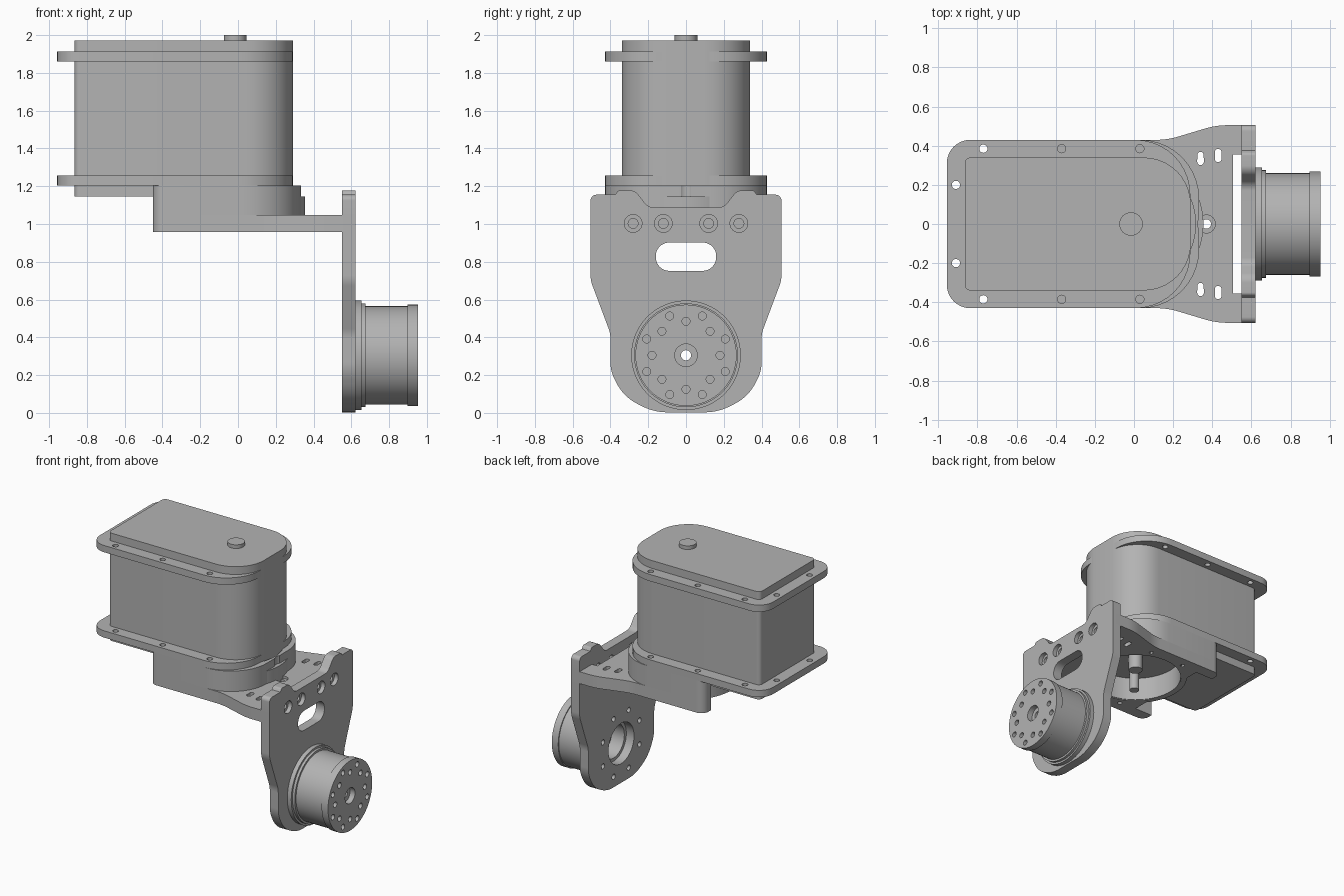
import bpy, bmesh
from math import sin, cos, tan, pi, atan2
from mathutils import Vector

cube = bpy.data.objects.get("Cube")
if cube:
    bpy.data.objects.remove(cube, do_unlink=True)

grey = bpy.data.materials.new("plain grey")
grey.use_nodes = True
colour = (0.45, 0.45, 0.45, 1)
grey.diffuse_color = colour
grey.node_tree.nodes["Principled BSDF"].inputs["Base Color"].default_value = colour
parts = []


def circle(u, v, r, n=24):
    return [(u + r * cos(2 * pi * i / n), v + r * sin(2 * pi * i / n)) for i in range(n)]


def ring_of_holes(u, v, radius, r, count, phase=0.0):
    angles = [2 * pi * (i + phase) / count for i in range(count)]
    return [circle(u + radius * cos(a), v + radius * sin(a), r, 16) for a in angles]


def fillet(corners, steps=10):
    """Polygon from (u, v, radius) corners, each rounded with a true arc."""
    out = []
    for i, (u, v, r) in enumerate(corners):
        p = Vector((u, v))
        if r == 0:
            out.append((u, v))
            continue
        a = (Vector(corners[i - 1][:2]) - p).normalized()
        b = (Vector(corners[(i + 1) % len(corners)][:2]) - p).normalized()
        half = a.angle(b) / 2
        centre = p + (a + b).normalized() * r / sin(half)
        s = p + a * r / tan(half) - centre
        e = p + b * r / tan(half) - centre
        start = atan2(s.y, s.x)
        sweep = (atan2(e.y, e.x) - start + pi) % (2 * pi) - pi
        for k in range(steps + 1):
            t = start + sweep * k / steps
            out.append((centre.x + r * cos(t), centre.y + r * sin(t)))
    return out


def rect(u0, u1, v0, v1, r0=0, r1=0):
    """Rectangle with radius r0 on the low-u corners and r1 on the high-u ones."""
    return fillet([(u0, v0, r0), (u1, v0, r1), (u1, v1, r1), (u0, v1, r0)])


def prism(name, loops, a, b, axis="z"):
    """Extrude closed loops from a to b along the axis."""
    bm = bmesh.new()
    for loop in loops:
        place = (lambda u, v, w: (w, u, v)) if axis == "x" else (lambda u, v, w: (u, v, w))
        low = [bm.verts.new(place(u, v, a)) for u, v in loop]
        high = [bm.verts.new(place(u, v, b)) for u, v in loop]
        bm.faces.new(low[::-1])
        bm.faces.new(high)
        for i in range(len(loop)):
            j = (i + 1) % len(loop)
            bm.faces.new((low[i], low[j], high[j], high[i]))
    mesh = bpy.data.meshes.new(name)
    bm.to_mesh(mesh)
    bm.free()
    mesh.materials.append(grey)
    ob = bpy.data.objects.new(name, mesh)
    bpy.context.collection.objects.link(ob)
    return ob


def part(*args):
    ob = prism(*args)
    parts.append(ob)
    return ob


def combine(target, loops, a, b, axis="z", operation="DIFFERENCE"):
    """Boolean a set of prisms into the target and discard the helper."""
    tool = prism("cutter", loops, a, b, axis)
    mod = target.modifiers.new("boolean", "BOOLEAN")
    mod.operation = operation
    mod.solver = "EXACT"
    mod.object = tool
    bpy.context.view_layer.update()
    deps = bpy.context.evaluated_depsgraph_get()
    mesh = bpy.data.meshes.new_from_object(target.evaluated_get(deps))
    target.modifiers.clear()
    target.data = mesh
    bpy.data.objects.remove(tool, do_unlink=True)


# Gear housing with its output stub on top
part("housing", [rect(-0.865, 0.29, -0.34, 0.34, 0.03, 0.24)], 1.145, 1.972)
part("top_stub", [circle(-0.015, 0, 0.06, 32)], 1.96, 2.0)

# Two bolted flanges around the housing
bolts = [circle(x, s * 0.385, 0.021) for x in (-0.77, -0.37, 0.03) for s in (-1, 1)]
bolts += [circle(-0.91, s * 0.2, 0.021) for s in (-1, 1)]
for name, z in (("lower_flange", 1.205), ("upper_flange", 1.86)):
    flange = part(name, [rect(-0.957, 0.288, -0.43, 0.43, 0.12, 0.28)], z, z + 0.052)
    combine(flange, bolts, z - 0.1, z + 0.1)

# Shafts under the housing, inside the bracket opening
part("output_shaft", [circle(-0.015, 0, 0.05)], 1.02, 1.16)
part("side_shaft", [circle(-0.17, -0.2, 0.035)], 1.0, 1.16)

# Horizontal bracket: flared plate, raised collar, round opening
half = [(-0.45, -0.43, 0.06), (0.17, -0.43, 0.4), (0.42, -0.505, 0.4),
        (0.622, -0.505, 0), (0.622, -0.355, 0), (0.505, -0.355, 0)]
outline = half + [(x, -y, r) for x, y, r in reversed(half)]
bracket = part("bracket_plate", [fillet(outline)], 0.957, 1.048)
collar = rect(-0.45, 0.333, -0.43, 0.43, 0.06, 0.3)
combine(bracket, [collar], 0.957, 1.205, "z", "UNION")
combine(bracket, [rect(-0.6, -0.3, -0.34, 0.34)], 0.8, 1.3)
combine(bracket, [circle(-0.015, 0, 0.33, 64)], 0.8, 1.3)
slots = []
for x, y in ((0.34, 0.335), (0.43, 0.35)):
    for s in (-1, 1):
        slots.append([(u, v + (0.017 if v > s * y else -0.017))
                      for u, v in circle(x, s * y, 0.017, 18)])
combine(bracket, slots + [circle(0.37, 0, 0.024)], 0.8, 1.3)
combine(bracket, [circle(0.37, 0, 0.046)], 1.03, 1.3)
combine(bracket, ring_of_holes(-0.015, 0, 0.38, 0.016, 8, 0.5), 0.8, 0.99)

# Bearing rim that closes the opening on its free side
rim = part("bearing_rim", [circle(-0.015, 0, 0.37, 64)], 0.962, 1.145)
combine(rim, [circle(-0.015, 0, 0.325, 64)], 0.8, 1.14)

# Upright plate with shaped outline
half = [(0.17, 0.003, 0.3), (0.33, 0.085, 0.25), (0.4, 0.22, 0.2), (0.4, 0.42, 0.15),
        (0.505, 0.70, 0.15), (0.505, 1.155, 0.03), (0.375, 1.155, 0),
        (0.36, 1.178, 0.02), (0.27, 1.178, 0.06), (0.2, 1.088, 0.06)]
outline = half + [(-y, z, r) for y, z, r in reversed(half)]
upright = part("upright_plate", [fillet(outline)], 0.55, 0.622, "x")
window = rect(-0.16, 0.16, 0.752, 0.902, 0.072, 0.072)
screws = (-0.28, -0.12, 0.12, 0.28)
notches = [rect(0.355, 0.6, 0.957, 1.048), rect(-0.6, -0.355, 0.957, 1.048)]
combine(upright, [window] + notches, 0.4, 0.8, "x")
combine(upright, [circle(y, 1.003, 0.026) for y in screws], 0.4, 0.8, "x")
combine(upright, [circle(y, 1.003, 0.047) for y in screws], 0.59, 0.8, "x")
rear_holes = ring_of_holes(0, 0.305, 0.24, 0.02, 8, 0.5)
combine(upright, [circle(0, 0.305, 0.155, 40)] + rear_holes, 0.4, 0.8, "x")

# Round drive: mounting ring, barrel and drilled end cap
drive = part("drive_barrel", [circle(0, 0.305, 0.26, 64)], 0.622, 0.92, "x")
combine(drive, [circle(0, 0.305, 0.29, 64)], 0.615, 0.655, "x", "UNION")
combine(drive, [circle(0, 0.305, 0.275, 64)], 0.615, 0.675, "x", "UNION")
combine(drive, [circle(0, 0.305, 0.268, 64)], 0.898, 0.952, "x", "UNION")
face_holes = (ring_of_holes(0, 0.305, 0.225, 0.021, 8, 0.5)
              + ring_of_holes(0, 0.305, 0.18, 0.021, 8))
combine(drive, face_holes + [circle(0, 0.305, 0.06)], 0.91, 1.1, "x")
combine(drive, [circle(0, 0.305, 0.13, 40)], 0.4, 0.72, "x")
combine(drive, [circle(0, 0.305, 0.027)], 0.4, 1.1, "x")

# Smooth the curved walls, keep the edges crisp
bpy.ops.object.select_all(action="DESELECT")
for ob in parts:
    ob.select_set(True)
bpy.context.view_layer.objects.active = parts[0]
bpy.ops.object.shade_smooth_by_angle(angle=pi / 6)
